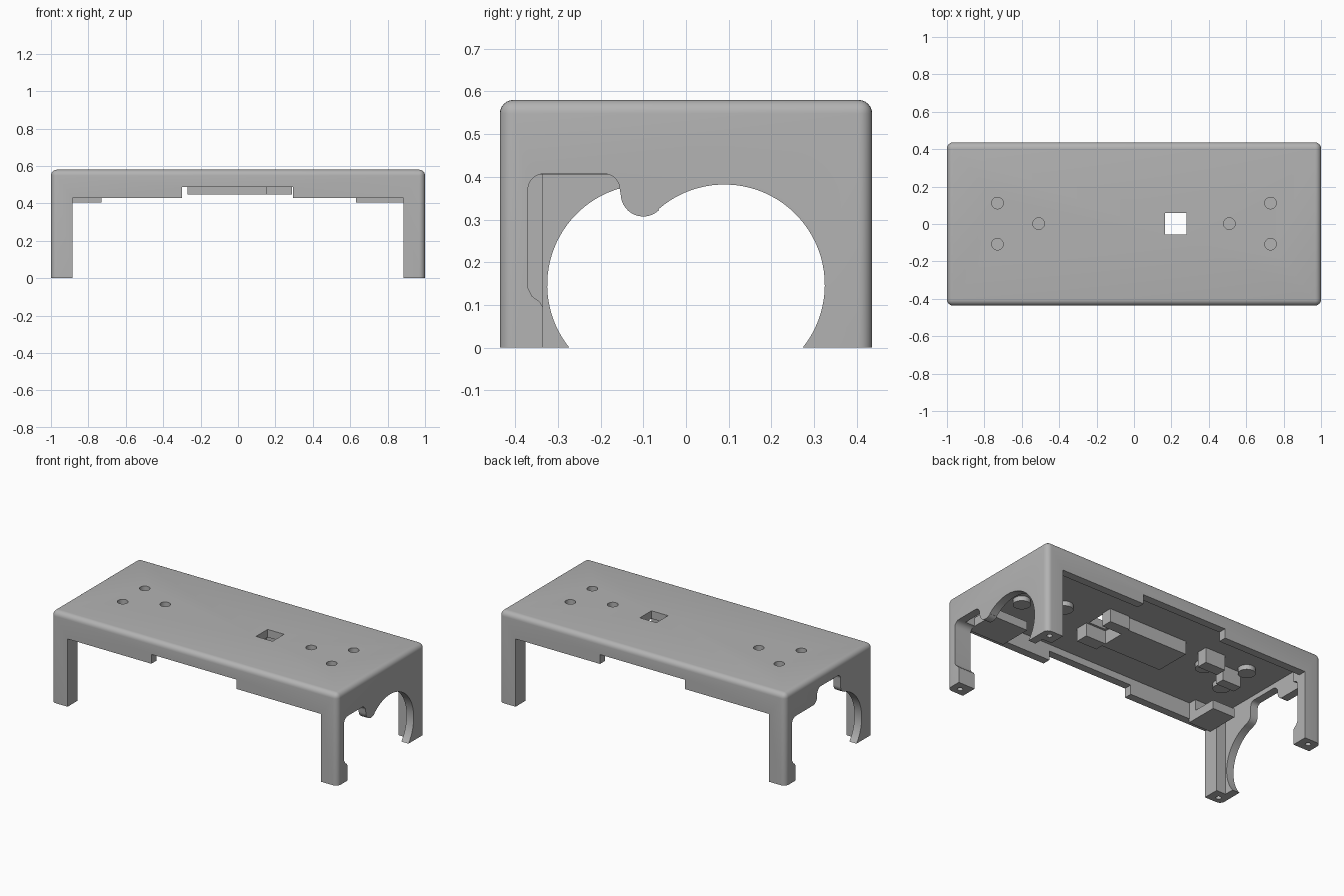
import bpy
import bmesh
from math import cos, sin, radians
from mathutils import Matrix

old = bpy.data.objects.get("Cube")
if old:
    bpy.data.objects.remove(old, do_unlink=True)

grey = bpy.data.materials.new("mid_grey")
grey.use_nodes = True
grey.diffuse_color = (0.45, 0.45, 0.45, 1)
grey.node_tree.nodes["Principled BSDF"].inputs["Base Color"].default_value = (0.45, 0.45, 0.45, 1)


def finish(name, bm):
    bmesh.ops.recalc_face_normals(bm, faces=bm.faces)
    mesh = bpy.data.meshes.new(name)
    bm.to_mesh(mesh)
    bm.free()
    mesh.materials.append(grey)
    obj = bpy.data.objects.new(name, mesh)
    bpy.context.collection.objects.link(obj)
    return obj


def box(name, x, y, z, bevel=0):
    bm = bmesh.new()
    bmesh.ops.create_cube(bm, size=1)
    for v in bm.verts:
        v.co = [r[0] if c < 0 else r[1] for c, r in zip(v.co, (x, y, z))]
    if bevel:
        edges = [e for e in bm.edges if any(v.co.z > z[0] for v in e.verts)]
        bmesh.ops.bevel(bm, geom=edges, offset=bevel, segments=6, profile=0.5, affect='EDGES')
    return finish(name, bm)


def cylinder(name, x, y, z, radius):
    bm = bmesh.new()
    bmesh.ops.create_cone(bm, cap_ends=True, segments=32, radius1=radius, radius2=radius,
                          depth=z[1] - z[0], matrix=Matrix.Translation((x, y, sum(z) / 2)))
    return finish(name, bm)


def arc(cy, cz, r, a0, a1, n=10):
    angles = [radians(a0 + (a1 - a0) * i / n) for i in range(n + 1)]
    return [(cy + r * cos(a), cz + r * sin(a)) for a in angles]


def end_cutter(name, profile, x0, x1):
    bm = bmesh.new()
    face = bm.faces.new([bm.verts.new((x0, y, z)) for y, z in profile])
    new = bmesh.ops.extrude_face_region(bm, geom=[face])["geom"]
    bmesh.ops.translate(bm, vec=(x1 - x0, 0, 0),
                        verts=[g for g in new if isinstance(g, bmesh.types.BMVert)])
    return finish(name, bm)


def cut(obj, cutter):
    mod = obj.modifiers.new("cut", 'BOOLEAN')
    mod.operation = 'DIFFERENCE'
    mod.solver = 'EXACT'
    mod.object = cutter
    bpy.context.view_layer.objects.active = obj
    bpy.ops.object.modifier_apply(modifier=mod.name)
    bpy.data.objects.remove(cutter, do_unlink=True)


# Outer shell with rounded top and corners
W, D, H, CEIL = 1.0, 0.436, 0.58, 0.53
shell = box("shell", (-W, W), (-D, D), (0, H), 0.032)

# Hollow interior that leaves a post in each corner
cut(shell, box("cavity_long", (-0.885, 0.885), (-0.386, 0.386), (-0.1, CEIL)))
cut(shell, box("cavity_wide", (-0.95, 0.95), (-0.335, 0.335), (-0.1, CEIL)))

# Raised lower edge of the long walls, with a centre notch
cut(shell, box("side_opening", (-0.885, 0.885), (-1, 1), (-0.1, 0.428)))
cut(shell, box("centre_notch", (-0.3, 0.295), (-1, 1), (-0.1, 0.487)))

# Arched openings in the end walls
slim_leg = [(0.37, 0.14), (0.36, 0.12), (0.343, 0.108), (0.335, 0.095), (0.335, -0.1)]
right_profile = ([(0.27, -0.1)] + arc(0.09, 0.147, 0.235, -39, 131, 40)
                 + arc(-0.1, 0.36, 0.053, -45, -180, 14)
                 + arc(-0.192, 0.37, 0.037, 0, 90)
                 + arc(-0.333, 0.37, 0.037, 90, 180)
                 + [(-y, z) for y, z in slim_leg])
left_profile = ([(-0.27, -0.1)] + arc(-0.09, 0.147, 0.235, 219, 106, 30)
                + arc(-0.16, 0.42, 0.045, -60, 0)
                + arc(-0.085, 0.47, 0.03, 180, 90)
                + arc(0.08, 0.46, 0.04, 90, 0)
                + arc(0.16, 0.447, 0.04, 180, 270)
                + arc(0.333, 0.37, 0.037, 90, 0) + slim_leg)
cut(shell, end_cutter("right_arch", right_profile, 0.85, 1.1))
cut(shell, end_cutter("left_arch", left_profile, -1.1, -0.85))

# Square window, blind screw recesses and holes under the feet
cut(shell, box("window", (0.165, 0.28), (-0.056, 0.06), (0.4, 0.7)))
screws = [(s * x, y) for s in (-1, 1) for x, y in ((0.73, 0.112), (0.73, -0.108), (0.51, 0.002))]
for x, y in screws:
    cut(shell, cylinder("recess", x, y, (0.545, 0.7), 0.031))
for sx in (-1, 1):
    for sy in (-1, 1):
        cut(shell, cylinder("foot_hole", sx * 0.945, sy * 0.39, (-0.1, 0.07), 0.016))

bpy.ops.object.select_all(action='DESELECT')
shell.select_set(True)
bpy.context.view_layer.objects.active = shell
bpy.ops.object.shade_smooth_by_angle(angle=radians(30))

# Bosses under the screw recesses
for x, y in screws:
    cylinder("screw_boss", x, y, (0.5, CEIL + 0.005), 0.05)

# Stepped block around the window
TOP = CEIL + 0.005
box("centre_block", (-0.27, 0.15), (-0.1, 0.13), (0.447, TOP))
box("window_rail_back", (0.15, 0.29), (0.07, 0.14), (0.447, TOP))
box("window_rail_front", (0.15, 0.29), (-0.15, -0.07), (0.447, TOP))

# Support blocks and shelves near the ends
box("left_support_inner", (-0.54, -0.4), (0.08, 0.15), (0.435, TOP))
box("left_support_outer", (-0.73, -0.6), (0.0, 0.06), (0.435, TOP))
box("left_shelf", (-0.885, -0.73), (-0.335, -0.18), (0.405, 0.46))
box("right_shelf", (0.63, 0.885), (-0.335, -0.18), (0.405, 0.46))
for x in ((-0.885, -0.73), (0.63, 0.885)):
    box("shelf_web", x, (-0.39, -0.335), (0.405, TOP))
